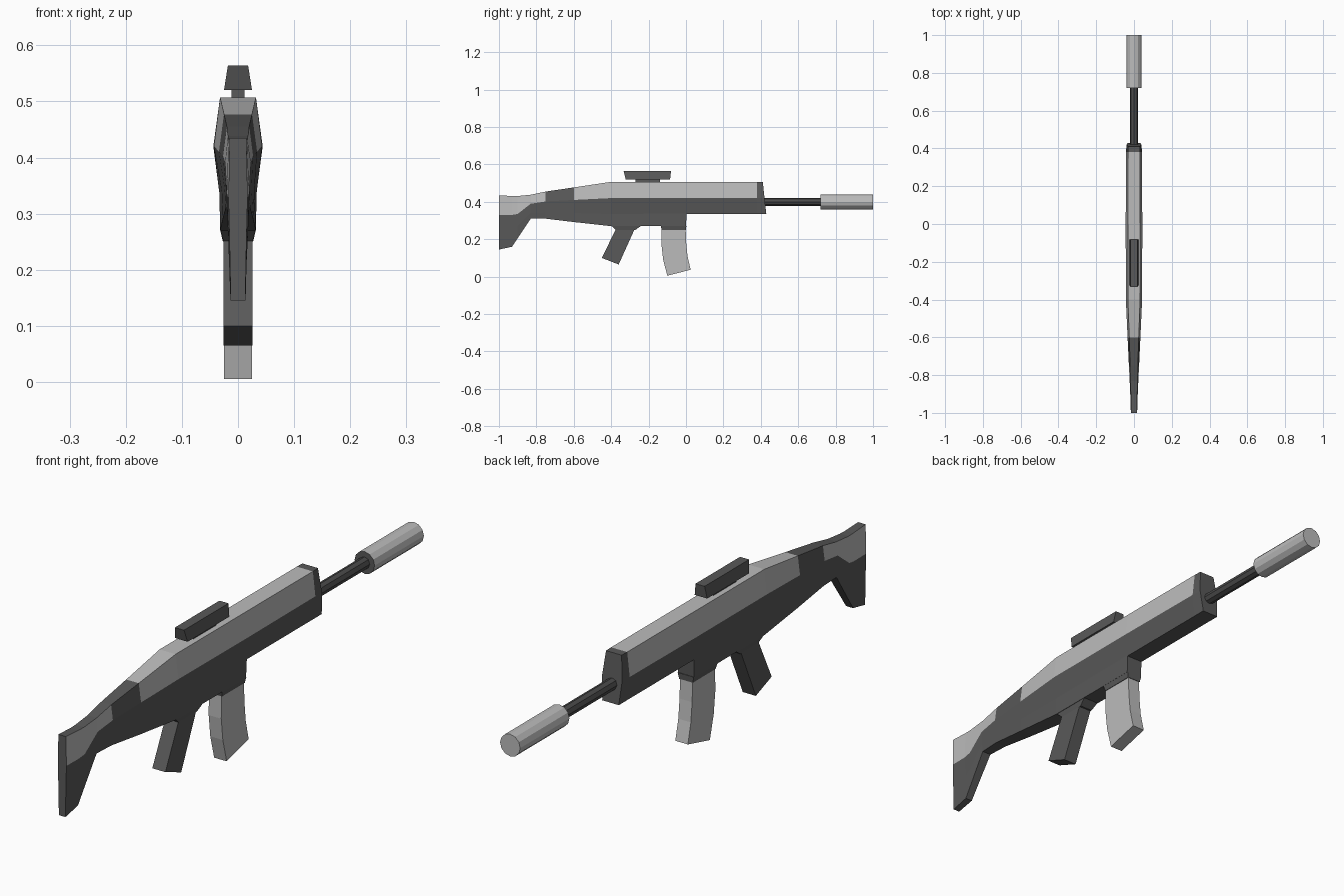
import bpy, bmesh, math
from mathutils import Matrix

cube = bpy.data.objects.get("Cube")
if cube:
    bpy.data.objects.remove(cube)


def material(name, value):
    m = bpy.data.materials.new(name)
    m.use_nodes = True
    colour = (value, value, value, 1)
    m.diffuse_color = colour
    bsdf = m.node_tree.nodes["Principled BSDF"]
    bsdf.inputs["Base Color"].default_value = colour
    bsdf.inputs["Roughness"].default_value = 0.8
    return m


DARK = material("dark grey", 0.1)
LIGHT = material("light grey", 0.5)
BLACK = material("barrel grey", 0.07)


def finish(name, bm, *mats):
    bmesh.ops.recalc_face_normals(bm, faces=bm.faces)
    mesh = bpy.data.meshes.new(name)
    bm.to_mesh(mesh)
    bm.free()
    for m in mats:
        mesh.materials.append(m)
    obj = bpy.data.objects.new(name, mesh)
    bpy.context.collection.objects.link(obj)
    return obj


def loft(rings, rule=None):
    """Skin closed rings of points; rule(strip, span) picks a material slot."""
    bm = bmesh.new()
    rows = [[bm.verts.new(p) for p in ring] for ring in rings]
    n = len(rows[0])
    for i in range(len(rows) - 1):
        for k in range(n):
            j = (k + 1) % n
            f = bm.faces.new((rows[i][k], rows[i][j], rows[i + 1][j], rows[i + 1][k]))
            if rule:
                f.material_index = rule(k, i)
    bm.faces.new(rows[0])
    bm.faces.new(rows[-1])
    return bm


def slab(name, profile, half, mat):
    """Side profile of (y, z) points extruded across x."""
    rings = [[(s * half, y, z) for y, z in profile] for s in (-1, 1)]
    return finish(name, loft(rings), mat)


def frustum(name, low, high, mat):
    """Block between two rectangles given as (half width, y0, y1, z)."""
    rings = [[(-w, a, z), (w, a, z), (w, b, z), (-w, b, z)] for w, a, b, z in (low, high)]
    return finish(name, loft(rings), mat)


def rod(name, sides, radius, y0, y1, z, *mats):
    bm = bmesh.new()
    turn = Matrix.Translation((0, (y0 + y1) / 2, z)) @ Matrix.Rotation(math.pi / 2, 4, "X")
    bmesh.ops.create_cone(bm, cap_ends=True, segments=sides, radius1=radius,
                          radius2=radius, depth=y1 - y0, matrix=turn)
    if len(mats) > 1:
        for f in bm.faces:
            if f.calc_center_median().y < y0 + 0.001:
                f.material_index = 1
    return finish(name, bm, *mats)


# Body and stock: y, then heights and half widths of top, ridge, low and bottom edges
stations = [
    (-1.0, (.435, .33, .25, .145), (.015, .017, .015, .013)),
    (-.93, (.431, .33, .25, .16), (.016, .018, .016, .014)),
    (-.90, (.431, .335, .27, .205), (.017, .02, .018, .015)),
    (-.83, (.438, .39, .34, .31), (.018, .023, .021, .018)),
    (-.75, (.455, .402, .345, .31), (.02, .027, .024, .022)),
    (-.60, (.477, .41, .34, .292), (.025, .034, .029, .027)),
    (-.40, (.507, .42, .335, .27), (.032, .043, .033, .032)),
    (0.0, (.507, .42, .338, .27), (.032, .044, .033, .032)),
    (.003, (.507, .42, .338, .335), (.032, .044, .033, .033)),
    (.38, (.507, .42, .338, .335), (.032, .042, .033, .033)),
    (.42, (.507, .42, .338, .335), (.031, .04, .033, .033)),
]
rings = []
for y, heights, widths in stations:
    # The muzzle end leans forward toward its lower edge
    lean = 0.11 if y > 0.4 else 0
    side = [(w, y + lean * (0.42 - z), z) for z, w in zip(heights, widths)]
    rings.append(side + [(-x, b, z) for x, b, z in reversed(side)])


def body_colour(strip, span):
    start = stations[span][0]
    receiver = -0.61 < start < 0.37
    cheek = start < -0.76
    if strip == 7:
        return int(receiver)
    return int(strip in (0, 6) and (receiver or cheek))


finish("body_and_stock", loft(rings, body_colour), DARK, LIGHT)

# Collars under the body
frustum("magazine_collar", (.027, -.13, .0, .25), (.032, -.135, .002, .272), DARK)
frustum("grip_collar", (.026, -.375, -.27, .25), (.031, -.4, -.24, .272), DARK)

# Grip and curved magazine
slab("grip", [(-.372, .26), (-.45, .1), (-.36, .065), (-.272, .26)], .026, DARK)
slab("magazine", [(-.13, .255), (-.131, .17), (-.122, .09), (-.1, .005),
                  (.025, .037), (.008, .11), (.001, .18), (-.002, .255)], .025, LIGHT)

# Sight on its mount
frustum("sight_mount", (.012, -.27, -.14, .5), (.012, -.27, -.14, .525), DARK)
frustum("sight", (.025, -.322, -.085, .52), (.018, -.333, -.08, .564), DARK)

# Barrel and muzzle tube
rod("barrel", 8, .021, .40, .725, .4, BLACK)
rod("muzzle_tube", 12, .04, .72, 1.0, .4, LIGHT, DARK)
